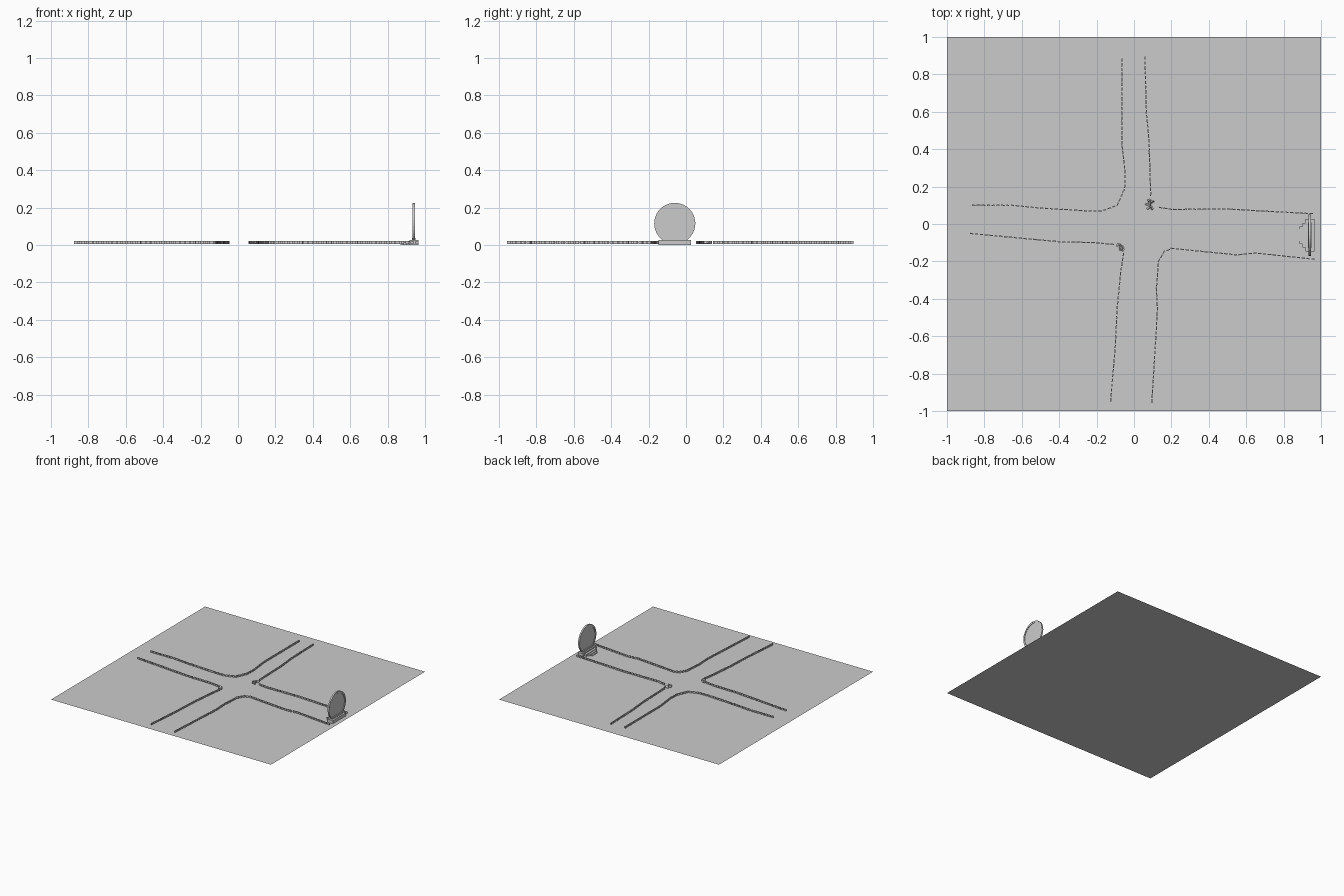
import bpy, bmesh, math, random
from mathutils import Vector, Matrix

if "Cube" in bpy.data.objects:
    bpy.data.objects.remove(bpy.data.objects["Cube"])

random.seed(4)


def finish(bm, name):
    mesh = bpy.data.meshes.new(name)
    bm.to_mesh(mesh)
    bm.free()
    obj = bpy.data.objects.new(name, mesh)
    bpy.context.collection.objects.link(obj)
    return obj


def add_box(bm, center, size, yaw=0.0, tilt=0.0):
    m = (Matrix.Translation(center) @ Matrix.Rotation(yaw, 4, 'Z')
         @ Matrix.Rotation(tilt, 4, 'X') @ Matrix.Diagonal((*size, 1)))
    bmesh.ops.create_cube(bm, size=1, matrix=m)


# Flat ground sheet
bm = bmesh.new()
bmesh.ops.create_grid(bm, x_segments=1, y_segments=1, size=1)
finish(bm, "ground_sheet")

# Edging stones following the four roads
STONE_Z = 0.013


def stone_row(name, points, pitch=0.026):
    pts = [Vector((x, y, STONE_Z)) for x, y in points]
    bm = bmesh.new()
    carry = pitch / 2
    for a, b in zip(pts, pts[1:]):
        d = b - a
        yaw = math.atan2(d.y, d.x)
        while carry < d.length:
            p = a + d.normalized() * carry
            add_box(bm, p, (random.uniform(0.015, 0.022), 0.006, 0.015),
                    yaw + random.uniform(-0.1, 0.1))
            carry += pitch
        carry -= d.length
    finish(bm, name)


stone_row("road_edge_north_west", [
    (-.065, .89), (-.065, .43), (-.047, .27), (-.05, .19), (-.09, .10),
    (-.17, .07), (-.25, .07), (-.5, .085), (-.65, .1), (-.88, .1)])
stone_row("road_edge_north", [(.058, .9), (.066, .6), (.08, .45), (.09, .14)])
stone_row("road_edge_east", [(.13, .09), (.2, .078), (.5, .08), (.75, .066), (.96, .055)])
stone_row("road_edge_west", [(-.88, -.05), (-.4, -.095), (-.2, -.1), (-.1, -.11)])
stone_row("road_edge_south", [
    (-.055, -.15), (-.07, -.25), (-.09, -.45), (-.1, -.65), (-.125, -.95)])
stone_row("road_edge_south_east", [
    (.095, -.96), (.12, -.55), (.125, -.45), (.12, -.35), (.13, -.2),
    (.16, -.15), (.2, -.13), (.3, -.14), (.55, -.165), (.65, -.155), (.975, -.19)])


# Loose stones tumbled at two road corners
def rubble(name, points):
    bm = bmesh.new()
    for x, y in points:
        add_box(bm, Vector((x, y, STONE_Z)), (0.018, 0.008, 0.014),
                random.uniform(0, math.pi), random.uniform(-0.6, 0.6))
    finish(bm, name)


rubble("rubble_north_east", [(.07, .105), (.082, .125), (.098, .12),
                             (.078, .085), (.096, .085), (.085, .105)])
rubble("rubble_south_west", [(-.09, -.112), (-.078, -.112), (-.07, -.122),
                             (-.07, -.135), (-.058, -.14), (-.06, -.125)])

# Round portal standing at the east road end
C = Vector((0.94, -0.06, 0.115))
SEG = 40


def lathe_x(name, profile, closed):
    bm = bmesh.new()
    rings = []
    for i in range(SEG):
        a = math.tau * i / SEG
        rings.append([bm.verts.new(C + Vector((x, r * math.cos(a), r * math.sin(a))))
                      for r, x in profile])
    n = len(profile)
    for i in range(SEG):
        p, q = rings[i], rings[(i + 1) % SEG]
        for j in range(n if closed else n - 1):
            k = (j + 1) % n
            bm.faces.new((p[j], p[k], q[k], q[j]))
    if not closed:
        bm.faces.new([r[0] for r in rings])
        bm.faces.new([r[-1] for r in rings])
    bmesh.ops.recalc_face_normals(bm, faces=bm.faces)
    return finish(bm, name)


lathe_x("portal_ring", [(.096, -.006), (.11, -.006), (.11, .006), (.096, .006)], True)
lathe_x("portal_disc", [(.097, -.002), (.097, .002)], False)

# Small blocks spaced around the ring faces
bm = bmesh.new()
for i in range(9):
    a = math.tau * i / 9 + math.pi / 2
    m = (Matrix.Translation(C) @ Matrix.Rotation(a, 4, 'X')
         @ Matrix.Translation((0, .104, 0)) @ Matrix.Diagonal((.015, .008, .009, 1)))
    bmesh.ops.create_cube(bm, size=1, matrix=m)
finish(bm, "ring_blocks")

# Steps rising and widening towards the portal
bm = bmesh.new()
for x0, x1, half, top in [(.87, .884, .032, .006), (.884, .9, .047, .012),
                          (.9, .918, .066, .018), (.918, .964, .086, .026),
                          (.93, .95, .068, .038)]:
    add_box(bm, Vector(((x0 + x1) / 2, C.y, top / 2)), (x1 - x0, half * 2, top))
finish(bm, "portal_steps")
